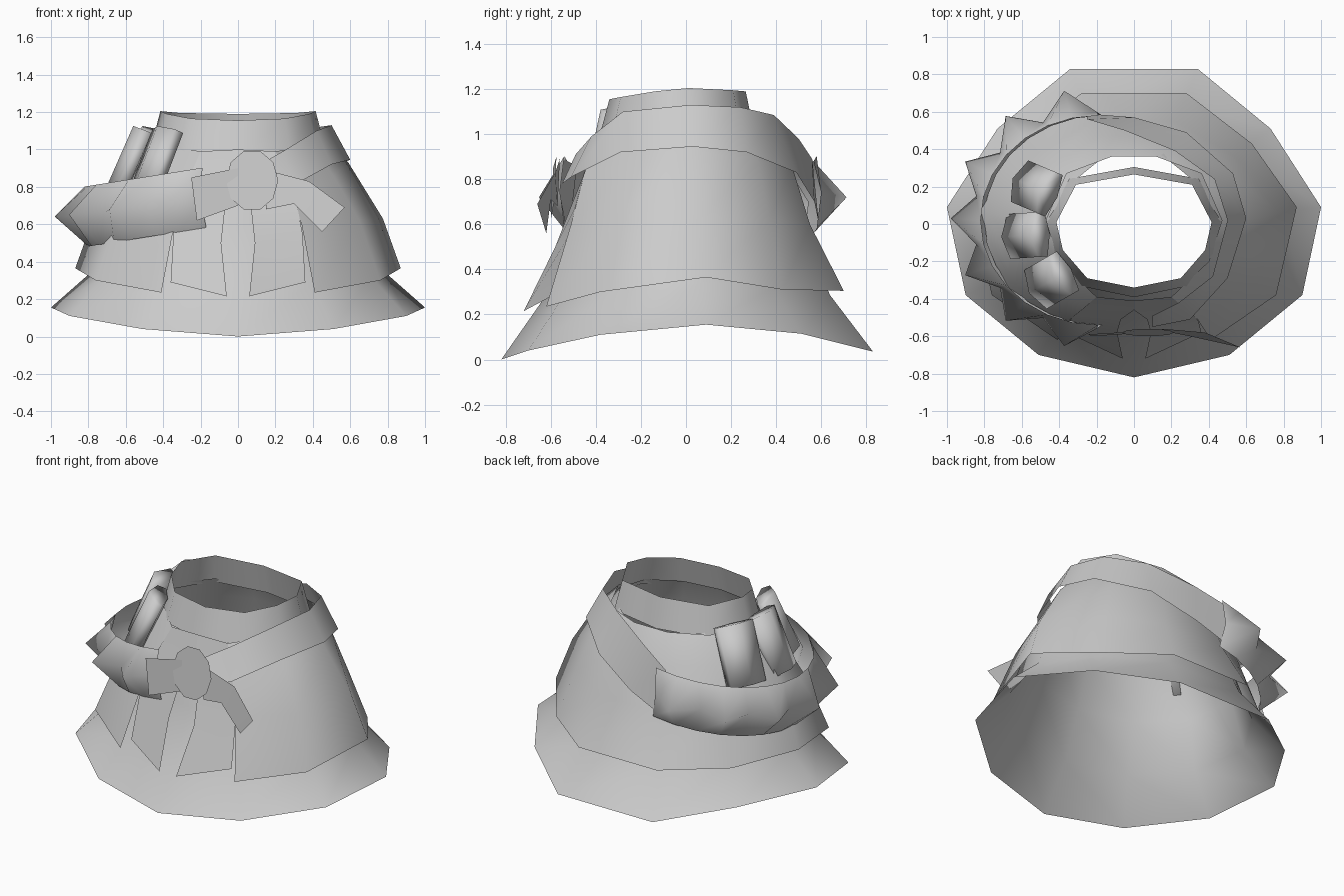
import bpy
from math import sin, cos, radians

cube = bpy.data.objects.get("Cube")
if cube:
    bpy.data.objects.remove(cube, do_unlink=True)

grey = bpy.data.materials.new("plain grey cloth")
grey.use_nodes = True
tone = (0.6, 0.6, 0.6, 1)
grey.diffuse_color = tone
grey.node_tree.nodes["Principled BSDF"].inputs["Base Color"].default_value = tone


def make(name, verts, faces, angle=60):
    mesh = bpy.data.meshes.new(name)
    mesh.from_pydata(verts, [], faces)
    mesh.materials.append(grey)
    obj = bpy.data.objects.new(name, mesh)
    bpy.context.collection.objects.link(obj)
    bpy.ops.object.select_all(action="DESELECT")
    obj.select_set(True)
    bpy.context.view_layer.objects.active = obj
    bpy.ops.object.shade_smooth_by_angle(angle=radians(angle))
    return obj


def loft(name, rings, closed=False, angle=60):
    """Sheet through rows of points, lowest row first, running anticlockwise."""
    n = len(rings[0])
    faces = []
    for r in range(len(rings) - 1):
        for i in range(n if closed else n - 1):
            j = (i + 1) % n
            faces.append((r * n + i, r * n + j, (r + 1) * n + j, (r + 1) * n + i))
    return make(name, [p for ring in rings for p in ring], faces, angle)


def both_sides(half):
    """Complete a ring from its left half, front to back."""
    return half + [(-x, y, z) for x, y, z in reversed(half) if x > 0]


def fit(ring, wide, deep, height, sag):
    """Copy of a ring, scaled and raised, keeping some of its sag."""
    return [(x * wide, y * deep, height + z * sag) for x, y, z in ring]


# Underskirt: a flared hem, then close inside the overskirt up to the waist
hem = both_sides([(0, -.82, 0), (.51, -.7, .04), (.9, -.38, .11),
                  (1, .09, .155), (.73, .51, .115), (.34, .83, .035)])
loft("underskirt", [hem, fit(hem, .79, .77, .27, .45), fit(hem, .7, .62, .57, .4),
                    fit(hem, .55, .52, .85, .4), fit(hem, .45, .44, 1, .3)], True)

# Collar, flaring a little towards its lower edge
neck = both_sides([(0, -.34, 1.155), (.25, -.29, 1.165), (.38, -.14, 1.19),
                   (.415, .01, 1.205), (.31, .21, 1.195)])
neck.insert(5, (0, .265, 1.19))
loft("collar", [fit(neck, 1.12, 1.15, -.19, 1), neck], True)

# Overskirt, open at the front
overskirt = [
    [(.41, -.62, .235), (.76, -.38, .3), (.87, .09, .365), (.63, .43, .31), (.28, .7, .305)],
    [(.34, -.51, .6), (.65, -.31, .62), (.775, .06, .63), (.53, .37, .62), (.22, .55, .6)],
    [(.26, -.45, .83), (.51, -.25, .86), (.59, .03, .93), (.44, .32, .88), (.17, .47, .86)],
    [(.2, -.39, .99), (.4, -.2, 1.02), (.47, .02, 1.05), (.36, .27, 1.04), (.12, .36, 1.03)],
]
loft("overskirt", [both_sides(row) for row in overskirt])

# Two front panels separated by slits
panel = [[(.06, -.72, .215), (.36, -.58, .29)], [(.09, -.58, .5), (.345, -.52, .55)],
         [(.07, -.51, .68), (.32, -.49, .68)], [(0, -.46, .8), (.27, -.45, .83)],
         [(0, -.41, 1), (.2, -.39, .99)]]
for side, label in ((1, "left"), (-1, "right")):
    loft(label + "_front_panel",
         [[(x * side, y, z) for x, y, z in row[::side]] for row in panel])

# Slanted belt, high on the left hip
loft("belt", [
    [(.1, -.55, .78), (.3, -.51, .81), (.5, -.29, .92), (.6, .03, .945),
     (.53, .27, .92), (.28, .49, .83), (0, .57, .7), (-.25, .59, .6)],
    [(.1, -.49, .91), (.24, -.42, .99), (.42, -.28, 1.1), (.5, .02, 1.13),
     (.43, .24, 1.12), (.22, .39, 1.085), (-.05, .5, .98), (-.25, .56, .89)]])

# Studded band round the right hip: every second column juts out to a point
low, mid, high = [], [], []
columns = 14
for i in range(columns + 1):
    a = radians(90 + 180 * i / columns)
    x, y = -.2 + .63 * cos(a), .02 + .56 * sin(a)
    z = .64 + (x + .84) * .16
    low.append((x + .03, y, z - .16))
    high.append((x + .01, y, z + .16))
    if i % 2:
        mid.append((-.2 + .78 * cos(a), .03 + .7 * sin(a), z))
    else:
        mid.append((x + .03 * cos(a), y + .02 * sin(a), z))
loft("studded_band", [low, mid, high], angle=180)


# Three flat pouches leaning inwards behind the band
def pouch(name, x, y, heading):
    a = radians(heading)
    out, along = (cos(a), sin(a)), (-sin(a), cos(a))
    section = [(-.12, -.03), (-.12, .02), (0, .06), (.12, .02), (.12, -.03), (0, -.05)]
    rows = []
    for lean, z in ((.08, .76), (-.07, 1.1)):
        rows.append([(x + along[0] * u + out[0] * (v + lean),
                      y + along[1] * u + out[1] * (v + lean), z + v * .42)
                     for u, v in section])
    n = len(section)
    faces = [(i, n + i, n + (i + 1) % n, (i + 1) % n) for i in range(n)]
    faces += [tuple(range(n)), tuple(range(2 * n - 1, n - 1, -1))]
    make(name, rows[0] + rows[1], faces, 180)


pouch("back_pouch", -.52, .19, 157)
pouch("middle_pouch", -.57, -.06, 184)
pouch("front_pouch", -.44, -.3, 210)

# Flat knot and the two strap ends
sides = 10
rim = [radians(360 * i / sides) for i in range(sides)]
make("knot", [(.075 + .14 * cos(a), -.58 + .02 * sin(a), .835 + .165 * sin(a)) for a in rim],
     [tuple(range(sides))])
loft("right_strap", [[(-.22, -.6, .62), (0, -.585, .7)], [(-.25, -.59, .85), (0, -.575, .9)]])
loft("left_strap", [[(.15, -.57, .68), (.3, -.6, .71), (.45, -.62, .56)],
                    [(.15, -.56, .89), (.38, -.58, .83), (.57, -.66, .69)]])
